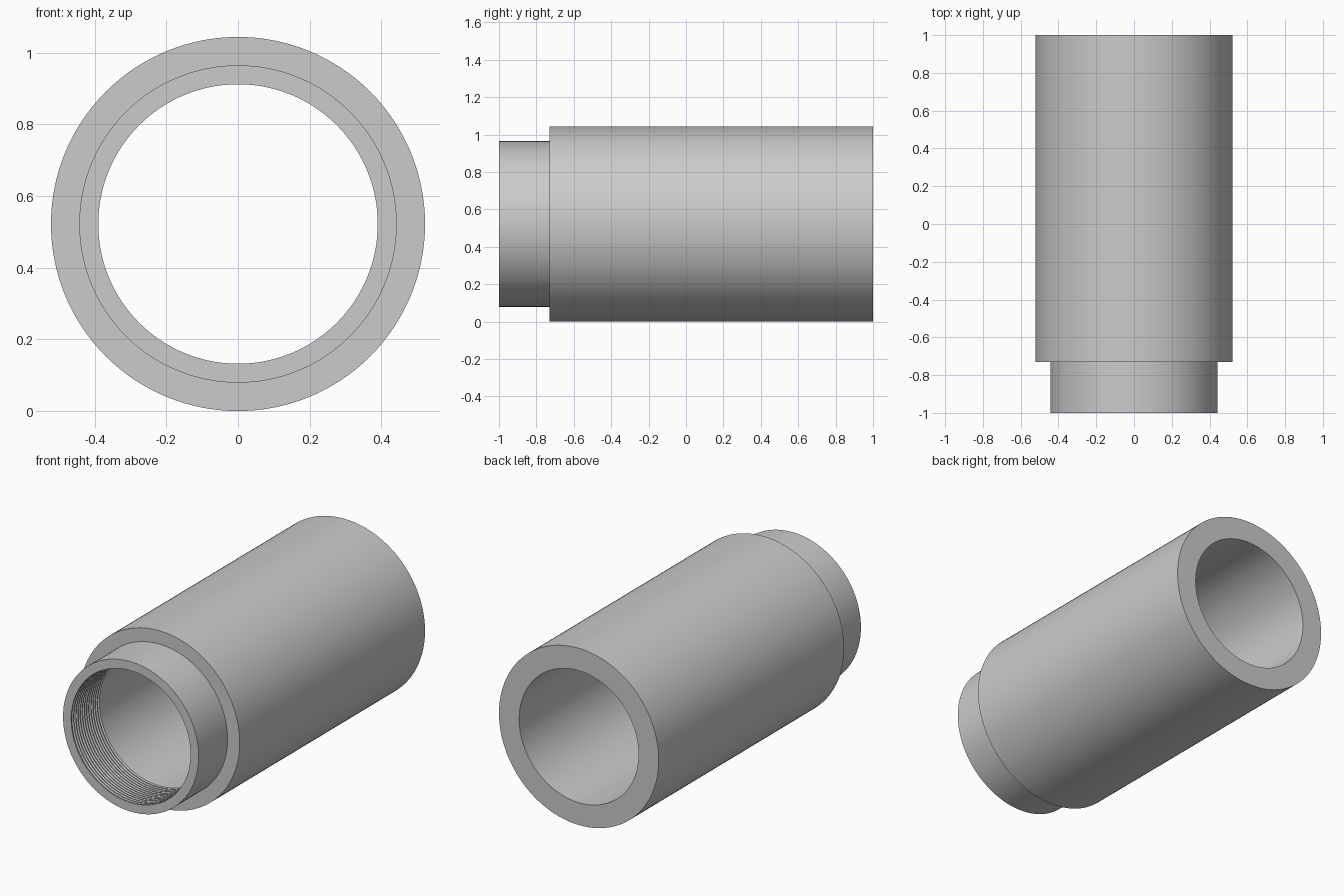
import bpy
import bmesh
from math import radians, tau
from mathutils import Vector

if "Cube" in bpy.data.objects:
    bpy.data.objects.remove(bpy.data.objects["Cube"])

SEGMENTS = 128
R_BODY, R_COLLAR, R_BORE = 0.522, 0.443, 0.39
Y_FRONT, Y_STEP, Y_BACK = -1.0, -0.73, 1.0
TURNS, PITCH, DEPTH = 13, 0.02, 0.018


def lathe(name, profile):
    """Spin a closed (radius, y) profile around the y axis."""
    bm = bmesh.new()
    verts = [bm.verts.new((r, y, 0)) for r, y in profile]
    edges = [bm.edges.new((a, b)) for a, b in zip(verts, verts[1:] + verts[:1])]
    bmesh.ops.spin(bm, geom=verts + edges, cent=(0, 0, 0), axis=(0, 1, 0),
                   angle=tau, steps=SEGMENTS, use_merge=True)
    bmesh.ops.remove_doubles(bm, verts=bm.verts, dist=1e-5)
    bmesh.ops.recalc_face_normals(bm, faces=bm.faces)
    # Rest the tube on the ground
    bmesh.ops.translate(bm, verts=bm.verts, vec=Vector((0, 0, R_BODY)))
    mesh = bpy.data.meshes.new(name)
    bm.to_mesh(mesh)
    bm.free()
    obj = bpy.data.objects.new(name, mesh)
    bpy.context.collection.objects.link(obj)
    bpy.context.view_layer.objects.active = obj
    obj.select_set(True)
    bpy.ops.object.shade_smooth_by_angle(angle=radians(30))
    return obj


# Outside: narrow collar at the front, then the wide body; plain bore at the back
profile = [(R_BORE, Y_FRONT), (R_COLLAR, Y_FRONT), (R_COLLAR, Y_STEP),
           (R_BODY, Y_STEP), (R_BODY, Y_BACK), (R_BORE, Y_BACK)]

# Internal thread: V grooves between flat crests, from the step to the mouth
for i in reversed(range(TURNS)):
    y = Y_FRONT + 0.005 + i * PITCH
    profile += [(R_BORE, y + 0.018), (R_BORE + DEPTH, y + 0.010), (R_BORE, y + 0.002)]

lathe("threaded_sleeve", profile)
